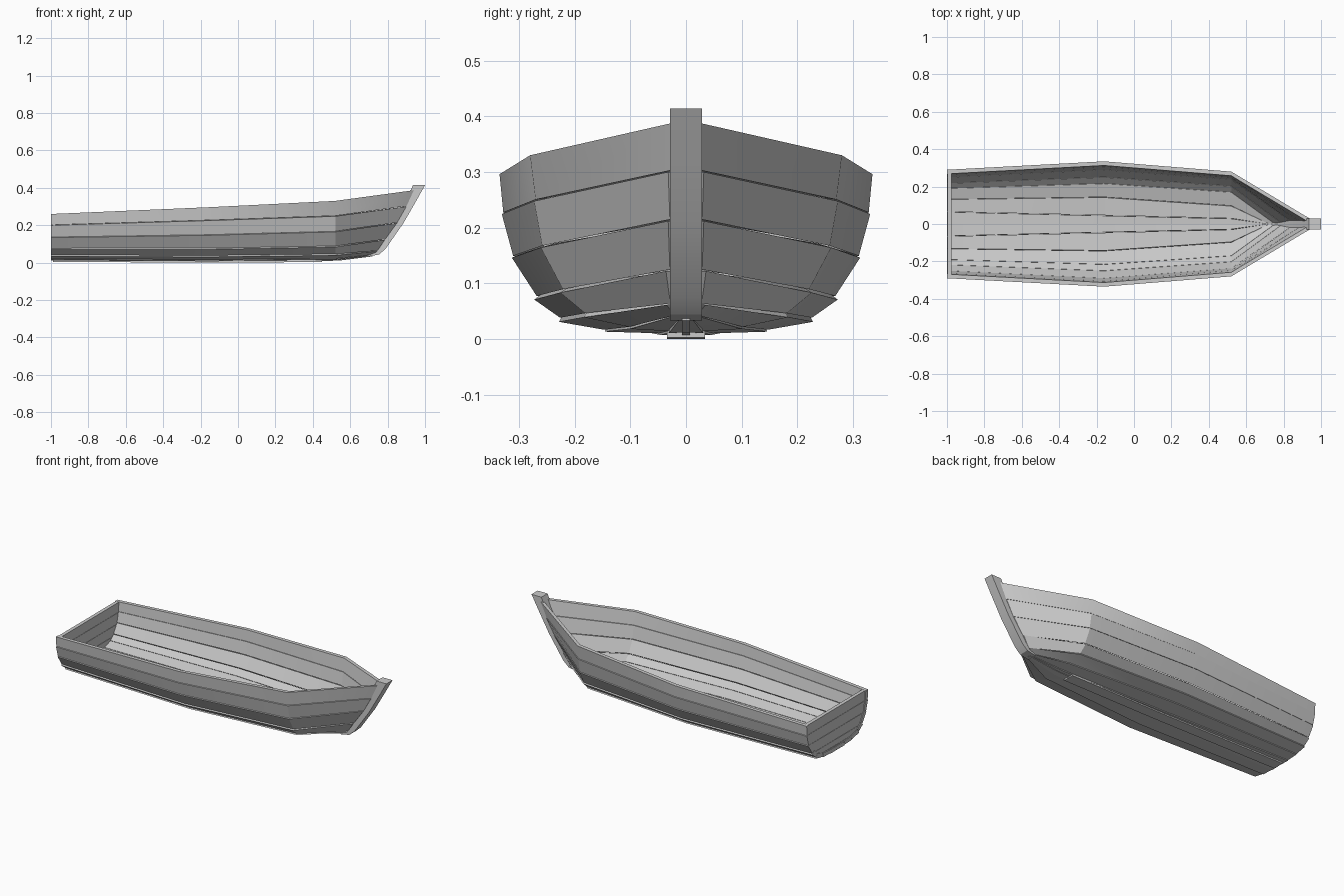
import bpy, bmesh
from mathutils import Vector

cube = bpy.data.objects.get("Cube")
if cube:
    bpy.data.objects.remove(cube)

grey = bpy.data.materials.new("bare_grey")
grey.use_nodes = True
colour = (0.6, 0.6, 0.6, 1)
grey.diffuse_color = colour
grey.node_tree.nodes["Principled BSDF"].inputs["Base Color"].default_value = colour


def make(name, rings, smooth=False):
    """Loft closed rings of equal length and cap both ends."""
    bm = bmesh.new()
    loops = [[bm.verts.new(p) for p in ring] for ring in rings]
    n = len(loops[0])
    for a, b in zip(loops, loops[1:]):
        for i in range(n):
            j = (i + 1) % n
            bm.faces.new((a[i], a[j], b[j], b[i]))
    bm.faces.new(loops[0])
    bm.faces.new(loops[-1])
    bmesh.ops.recalc_face_normals(bm, faces=bm.faces)
    mesh = bpy.data.meshes.new(name)
    bm.to_mesh(mesh)
    bm.free()
    mesh.materials.append(grey)
    obj = bpy.data.objects.new(name, mesh)
    bpy.context.collection.objects.link(obj)
    if smooth:
        bpy.ops.object.select_all(action='DESELECT')
        obj.select_set(True)
        bpy.context.view_layer.objects.active = obj
        bpy.ops.object.shade_smooth_by_angle(angle=0.5)
    return obj


# Half sections (y, z) from keel to gunwale at the stern, middle and shoulder
stern = [(0, .013), (.065, .014), (.135, .02), (.20, .04),
         (.235, .075), (.27, .135), (.285, .20), (.29, .26)]
middle = [(0, .009), (.045, .010), (.145, .016), (.225, .037),
          (.267, .075), (.31, .147), (.328, .225), (.335, .296)]
shoulder = [(0, .012), (.03, .014), (.10, .021), (.18, .045),
            (.22, .087), (.258, .165), (.27, .248), (.28, .33)]
# Plank ends (x, y, z) along the raked stem
bow = [(.69, 0, .032), (.70, .012, .036), (.72, .02, .042), (.745, .028, .062),
       (.785, .029, .122), (.85, .029, .212), (.90, .029, .30), (.94, .029, .387)]
stations = [[Vector((x, y, z)) for y, z in s]
            for x, s in ((-1, stern), (-.16, middle), (.52, shoulder))]
stations.append([Vector(p) for p in bow])
THICK = .022


def outward(section, i):
    a, b = section[max(i - 1, 0)], section[min(i + 1, len(section) - 1)]
    d = b - a
    if i == 0:
        return Vector((0, 0, -1))
    return Vector((0, d.z, -d.y)).normalized()


def plank_ring(section, k, side, lip):
    lo, hi = section[k], section[k + 1]
    n0, n1 = outward(section, k), outward(section, k + 1)
    start = lo.lerp(hi, .03 if k else 0)
    ring = [start, hi + n1 * (lip if k < 6 else 0),
            hi - n1 * THICK, start - n0 * THICK]
    if k == 6:
        ring[2] = Vector((hi.x, hi.y - THICK, hi.z))
    for p in ring:
        p.y = max(p.y, 0) * side
    return ring


# Overlapping strakes on both sides
for side, word in ((1, "left"), (-1, "right")):
    for k in range(7):
        lip = .007 if 2 <= k <= 3 else .003
        make(f"{word}_strake_{k + 1}",
             [plank_ring(s, k, side, lip) for s in stations], True)

# Transom of horizontal boards, following the stern section
for k in range(7):
    (y0, z0), (y1, z1) = stern[k], stern[k + 1]
    z0 += .0015
    inset = .006
    half0, half1 = max(y0 - inset, .004), y1 - inset
    rings = [[(x, -half0, z0), (x, half0, z0), (x, half1, z1), (x, -half1, z1)]
             for x in (-.996, -.975)]
    make(f"transom_board_{k + 1}", rings)

# Raked stem, from the foot to the head: inner (x, z), outer (x, z)
stem = [((.69, .042), (.70, .033)), ((.735, .056), (.755, .044)),
        ((.765, .09), (.79, .075)), ((.85, .24), (.885, .212)),
        ((.905, .345), (.95, .325)), ((.935, .414), (1.0, .414))]
make("stem", [[(a, -.029, az), (a, .029, az), (b, .029, bz), (b, -.029, bz)]
              for (a, az), (b, bz) in stem], True)


# Keel plate under the hull and the narrow keelson joining it to the stem
def bar(name, half, path):
    make(name, [[(x, -half, lo), (x, half, lo), (x, half, hi), (x, -half, hi)]
                for x, lo, hi in path])


bar("keel_plate", .034, [(-.99, .004, .016), (-.16, 0, .012), (.45, .003, .014)])
bar("keel_foot", .007, [(.40, .005, .016), (.55, .012, .026), (.72, .033, .045)])
